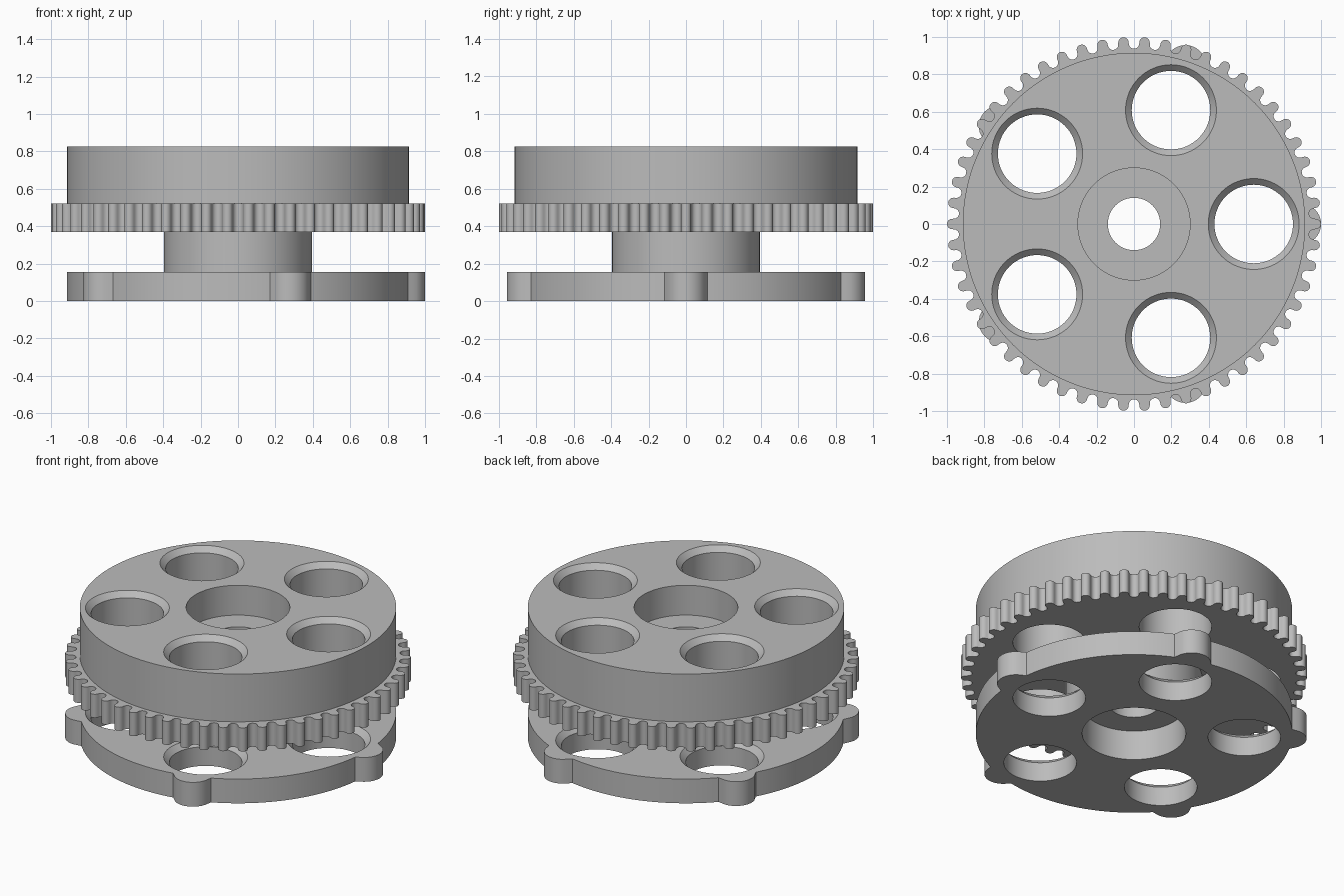
import bpy, bmesh, math
from math import cos, sin, pi, sqrt

cube = bpy.data.objects.get("Cube")
if cube:
    bpy.data.objects.remove(cube, do_unlink=True)

grey = bpy.data.materials.new("plain grey")
grey.use_nodes = True
grey.diffuse_color = (0.5, 0.5, 0.5, 1)
grey.node_tree.nodes["Principled BSDF"].inputs["Base Color"].default_value = (0.5, 0.5, 0.5, 1)

TEETH = 54
ARMS = 5
DRUM_R = 0.915
Z_BASE, Z_HUB, Z_GEAR, Z_DRUM = 0.155, 0.37, 0.52, 0.825


def circle(r, n=96, cx=0, cy=0):
    return [(cx + r * cos(2 * pi * i / n), cy + r * sin(2 * pi * i / n)) for i in range(n)]


def loft(name, sections):
    """Closed solid through (outline, height) sections with equal point counts."""
    bm = bmesh.new()
    rings = [[bm.verts.new((x, y, z)) for x, y in pts] for pts, z in sections]
    n = len(rings[0])
    for low, high in zip(rings, rings[1:]):
        for i in range(n):
            j = (i + 1) % n
            bm.faces.new((low[i], low[j], high[j], high[i]))
    bm.faces.new(rings[0][::-1])
    bm.faces.new(rings[-1])
    bmesh.ops.recalc_face_normals(bm, faces=bm.faces)
    mesh = bpy.data.meshes.new(name)
    bm.to_mesh(mesh)
    bm.free()
    mesh.materials.append(grey)
    obj = bpy.data.objects.new(name, mesh)
    bpy.context.collection.objects.link(obj)
    return obj


def hole_cutters(bottom, top):
    """Ring of round holes, chamfered at the top edge."""
    cutters = []
    for k in range(ARMS):
        a = 2 * pi * k / ARMS
        cx, cy = 0.64 * cos(a), 0.64 * sin(a)
        steps = [(0.21, bottom - 0.05), (0.21, top - 0.033), (0.263, top + 0.02)]
        cutters.append(loft("hole_cutter", [(circle(r, 64, cx, cy), z) for r, z in steps]))
    return cutters


def bore_cutter():
    """Narrow shaft hole with a wide bearing seat at each end."""
    seat = 0.19
    steps = [(0.30, -0.1), (0.30, seat), (0.14, seat), (0.14, Z_DRUM - seat),
             (0.30, Z_DRUM - seat), (0.30, Z_DRUM + 0.1)]
    return loft("bore_cutter", [(circle(r, 80), z) for r, z in steps])


def cut(obj, cutters):
    for c in cutters:
        c.hide_render = True
        mod = obj.modifiers.new("cut", 'BOOLEAN')
        mod.operation = 'DIFFERENCE'
        mod.solver = 'EXACT'
        mod.object = c
    bpy.ops.object.select_all(action='DESELECT')
    bpy.context.view_layer.objects.active = obj
    obj.select_set(True)
    for mod in list(obj.modifiers):
        bpy.ops.object.modifier_apply(modifier=mod.name)
    bpy.ops.object.shade_smooth_by_angle(angle=math.radians(30))
    for c in cutters:
        bpy.data.objects.remove(c, do_unlink=True)


def gear_outline():
    """Round tooth tips joined to round gaps."""
    pts, r, steps = [], 0.028, 8
    for k in range(TEETH):
        for half, centre, sign in ((0, 0.972, 1), (0.5, 0.965, -1)):
            a = 2 * pi * (k + half) / TEETH
            for s in range(steps + 1):
                t = pi * s / steps
                u, v = centre + sign * r * sin(t), -r * cos(t)
                pts.append((u * cos(a) - v * sin(a), u * sin(a) + v * cos(a)))
    return pts


def lobed_outline(n=400):
    """Disc with a round lobe at every arm."""
    pts, centre, lobe = [], 0.89, 0.11
    for i in range(n):
        a = 2 * pi * i / n
        d = (a + pi / ARMS) % (2 * pi / ARMS) - pi / ARMS
        inside = lobe ** 2 - (centre * sin(d)) ** 2
        r = DRUM_R
        if inside > 0:
            r = max(r, centre * cos(d) + sqrt(inside))
        pts.append((r * cos(a), r * sin(a)))
    return pts


def slab(name, outline, bottom, top):
    return loft(name, [(outline, bottom), (outline, top)])


# Lower plate with lobes
plate = slab("lower_plate", lobed_outline(), 0, Z_BASE)
cut(plate, hole_cutters(0, Z_BASE) + [bore_cutter()])

# Hub between plate and gear
hub = slab("hub", circle(0.395), Z_BASE, Z_HUB)
cut(hub, [bore_cutter()])

# Toothed ring
gear = slab("toothed_ring", gear_outline(), Z_HUB, Z_GEAR)
cut(gear, hole_cutters(Z_HUB, Z_DRUM) + [bore_cutter()])

# Upper drum
drum = slab("upper_drum", circle(DRUM_R, 128), Z_GEAR, Z_DRUM)
cut(drum, hole_cutters(Z_HUB, Z_DRUM) + [bore_cutter()])
